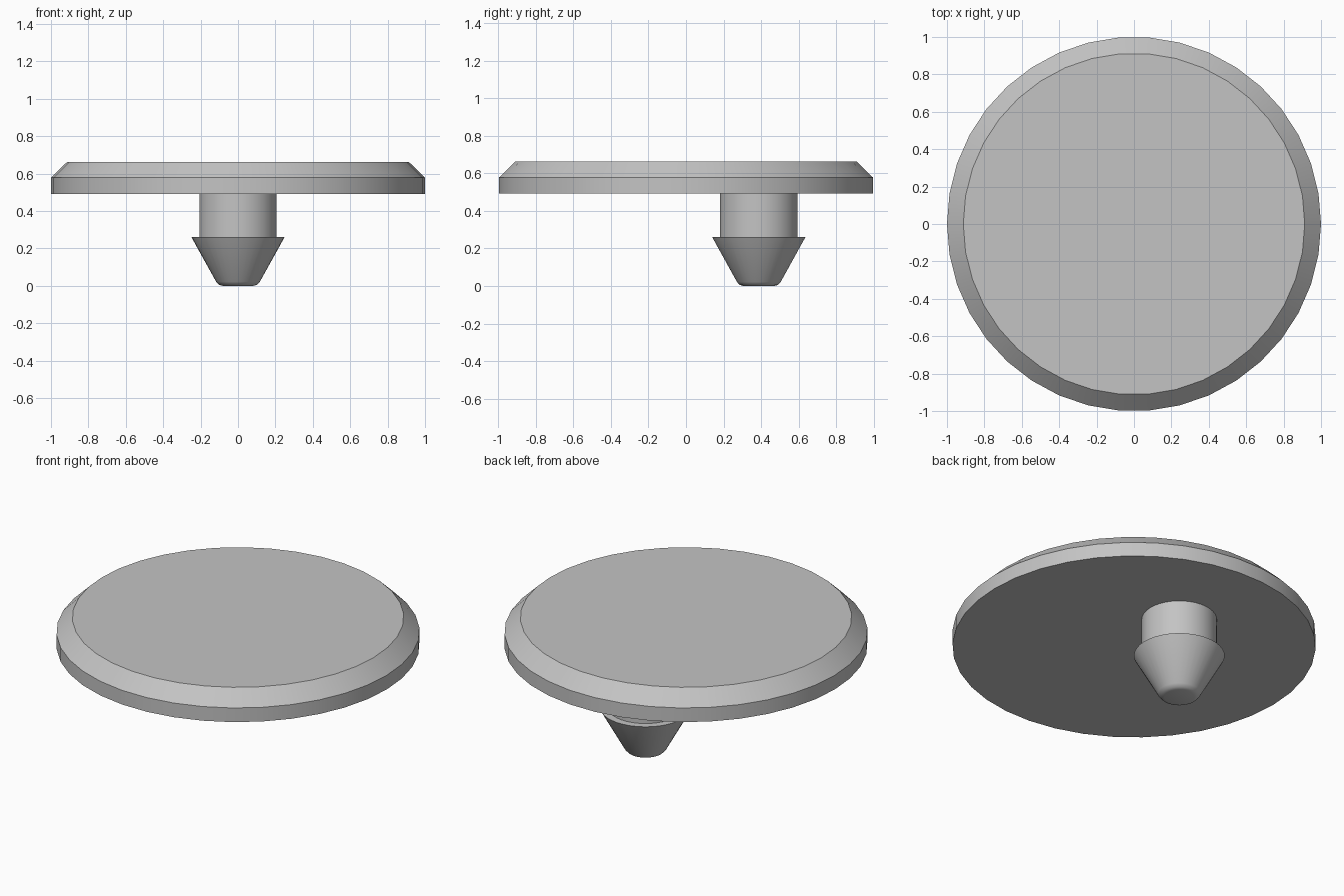
import bpy
import bmesh
from math import cos, sin, tau, radians

cube = bpy.data.objects.get("Cube")
if cube:
    bpy.data.objects.remove(cube, do_unlink=True)

grey = bpy.data.materials.new("light_grey")
grey.use_nodes = True
colour = (0.55, 0.55, 0.55, 1)
grey.diffuse_color = colour
grey.node_tree.nodes["Principled BSDF"].inputs["Base Color"].default_value = colour


def lathe(name, profile, sides, location):
    """Turn a bottom-to-top (radius, z) profile into a closed solid."""
    bm = bmesh.new()
    rings = [[bm.verts.new((r * cos(tau * i / sides), r * sin(tau * i / sides), z))
              for i in range(sides)] for r, z in profile]
    for low, high in zip(rings, rings[1:]):
        for i in range(sides):
            j = (i + 1) % sides
            bm.faces.new((low[i], low[j], high[j], high[i]))
    bm.faces.new(rings[0][::-1])
    bm.faces.new(rings[-1])
    mesh = bpy.data.meshes.new(name)
    bm.to_mesh(mesh)
    bm.free()
    mesh.materials.append(grey)
    obj = bpy.data.objects.new(name, mesh)
    obj.location = location
    bpy.context.collection.objects.link(obj)
    bpy.ops.object.select_all(action="DESELECT")
    obj.select_set(True)
    bpy.context.view_layer.objects.active = obj
    bpy.ops.object.shade_smooth_by_angle(angle=radians(30))


# Round cap with a bevelled upper rim
lathe("cap_disc", [(1, 0.492), (1, 0.578), (0.913, 0.663)], 38, (0, 0, 0))

# Off-centre push-in stud: rounded tip, barbed cone, straight shaft
lathe("stud", [(0.083, 0), (0.102, 0.006), (0.117, 0.022), (0.25, 0.262),
               (0.207, 0.262), (0.207, 0.492)], 38, (0, 0.388, 0))
